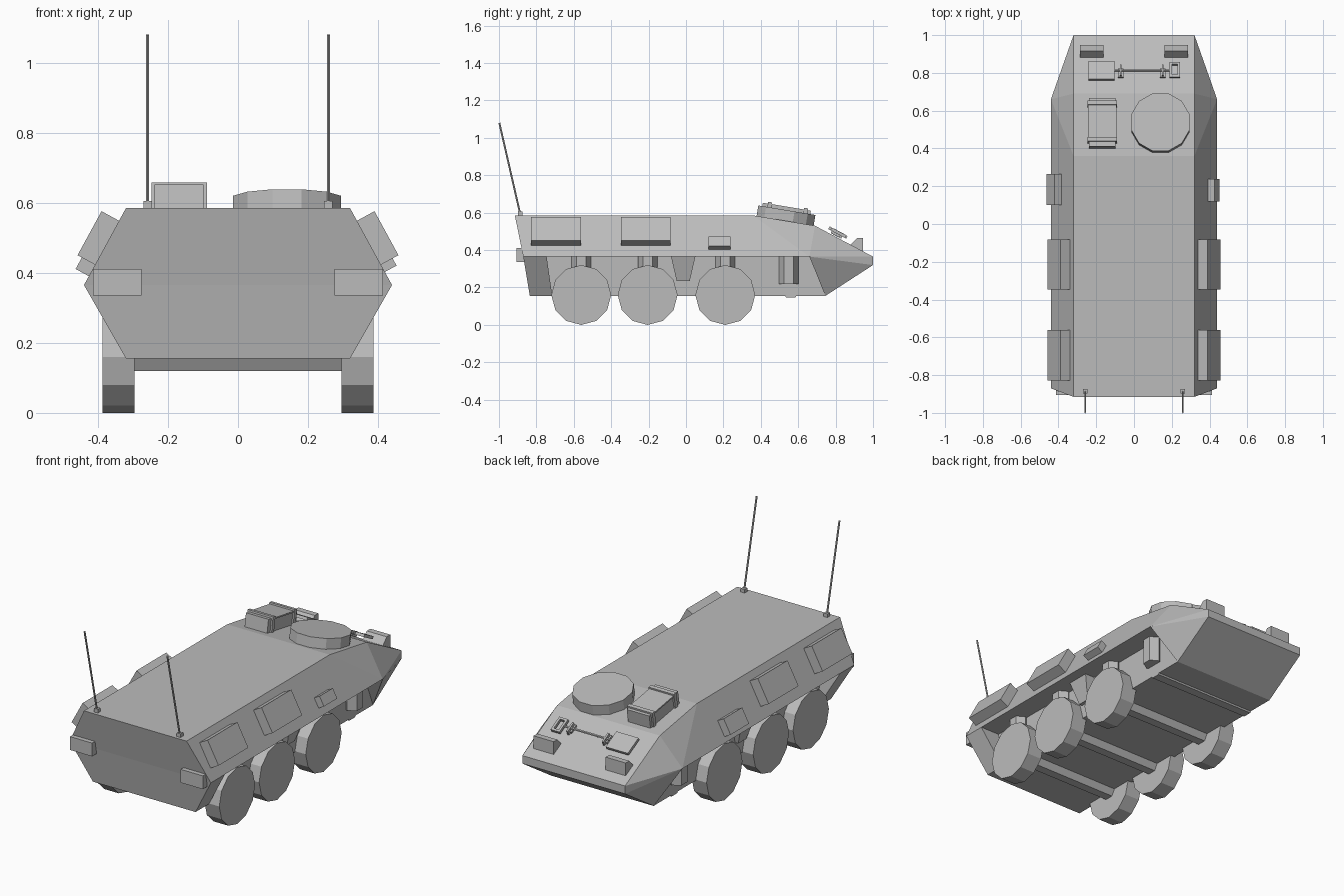
import bpy, bmesh
from math import radians, pi, atan2
from mathutils import Vector, Matrix

cube = bpy.data.objects.get("Cube")
if cube:
    bpy.data.objects.remove(cube, do_unlink=True)

# single plain paint
paint = bpy.data.materials.new("plain_grey")
paint.use_nodes = True
GREY = (0.5, 0.5, 0.5, 1)
paint.diffuse_color = GREY
paint.node_tree.nodes["Principled BSDF"].inputs["Base Color"].default_value = GREY


def finish(name, bm):
    bmesh.ops.recalc_face_normals(bm, faces=bm.faces)
    mesh = bpy.data.meshes.new(name)
    bm.to_mesh(mesh)
    bm.free()
    mesh.materials.append(paint)
    obj = bpy.data.objects.new(name, mesh)
    bpy.context.scene.collection.objects.link(obj)
    return obj


def solid(name, points):
    """Convex block through the given corner points."""
    bm = bmesh.new()
    for p in points:
        bm.verts.new(p)
    bmesh.ops.convex_hull(bm, input=bm.verts)
    bmesh.ops.dissolve_limit(bm, angle_limit=radians(0.5), verts=bm.verts, edges=bm.edges)
    return finish(name, bm)


def both(points):
    return [(s * x, y, z) for s in (-1, 1) for x, y, z in points]


def box(name, size, matrix):
    bm = bmesh.new()
    bmesh.ops.create_cube(bm, size=1, matrix=matrix @ Matrix.Diagonal((*size, 1)))
    return finish(name, bm)


def rod(name, a, b, radius, sides, spin=0):
    """Flat-sided cylinder from a to b."""
    a, b = Vector(a), Vector(b)
    turn = (b - a).to_track_quat('Z', 'Y').to_matrix().to_4x4()
    bm = bmesh.new()
    bmesh.ops.create_cone(bm, cap_ends=True, segments=sides, radius1=radius, radius2=radius,
                          depth=(b - a).length,
                          matrix=Matrix.Translation((a + b) / 2) @ turn @ Matrix.Rotation(spin, 4, 'Z'))
    return finish(name, bm)


# hull measures
TOP, WAIST, BELLY = 0.585, 0.365, 0.155
IN, OUT = 0.32, 0.44

# hull: upper body, lower core, rear block and nose cheeks
solid("upper_hull", both([(IN, -.915, TOP), (IN, .36, TOP), (IN, .69, .53), (IN, 1, WAIST),
                          (OUT, .66, WAIST), (OUT, -.87, WAIST)]))
solid("lower_hull", both([(IN, -.87, WAIST), (IN, -.835, BELLY), (IN, .745, BELLY),
                          (IN, 1, .32), (IN, 1, WAIST)]))
solid("rear_block", both([(OUT, -.87, WAIST), (IN, -.835, BELLY),
                          (OUT, -.745, WAIST), (IN, -.715, BELLY)]))
for s, side in ((1, "left"), (-1, "right")):
    solid("nose_cheek_" + side, [(s * x, y, z) for x, y, z in (
        (OUT, .66, WAIST), (IN, .66, WAIST), (IN, .745, BELLY), (IN, 1, .32), (IN, 1, WAIST))])

# running gear: wheels, axles and struts
AXLES = (-.56, -.205, .21)
for i, y in enumerate(AXLES):
    rod(f"axle_{i}", (-.3, y, .163), (.3, y, .163), .05, 6, pi / 6)
    for s, side in ((1, "left"), (-1, "right")):
        rod(f"wheel_{side}_{i}", (s * .295, y, .16), (s * .387, y, .16), .16, 12)
rod("front_axle", (-IN, .56, .19), (IN, .56, .19), .05, 6, pi / 6)
for s, side in ((1, "left"), (-1, "right")):
    for i, y in enumerate((*AXLES, .55)):
        rod(f"strut_{side}_{i}", (s * .33, y, .22), (s * .33, y, WAIST), .052, 6)
    # gusset between middle and front wheels
    solid("gusset_" + side, [(s * x, y, z) for x, y, z in (
        (.3, -.08, WAIST), (.3, .05, WAIST), (.38, -.08, WAIST), (.38, .05, WAIST),
        (.3, -.05, .235), (.3, .02, .235), (.34, -.05, .235), (.34, .02, .235))])

# stowage boxes on the sloped upper sides
LEAN = atan2(OUT - IN, TOP - WAIST)


def side_box(name, s, y, z, length, height, depth):
    x = IN + (TOP - z) * (OUT - IN) / (TOP - WAIST)
    place = Matrix.Translation((s * x, y, z)) @ Matrix.Rotation(-s * LEAN, 4, 'Y')
    box(name, (depth * 2, length, height), place)


for s, side in ((1, "left"), (-1, "right")):
    side_box(f"rear_side_box_{side}", s, -.695, .486, .265, .143, .057)
    side_box(f"middle_side_box_{side}", s, -.215, .486, .265, .143, .057)
side_box("small_side_box_left", 1, .178, .428, .118, .058, .038)
side_box("front_side_box_right", -1, .183, .43, .165, .09, .043)

# rear lamps, antennas and headlights
for s, side in ((1, "left"), (-1, "right")):
    box("rear_lamp_" + side, (.138, .06, .075), Matrix.Translation((s * .345, -.875, .373)))
    box("antenna_base_" + side, (.024, .024, .022), Matrix.Translation((s * .258, -.885, .594)))
    rod("antenna_" + side, (s * .258, -.887, .595), (s * .258, -.998, 1.08), .005, 6)
    solid("headlight_" + side, [(s * x, y, z) for x in (.162, .287) for y, z in (
        (.877, .425), (.915, .465), (.947, .465), (.947, .385), (.88, .41))])

# sloped roof deck: round hatch and strapped crate
DECK = Matrix.Translation((0, .53, .557)) @ Matrix.Rotation(-atan2(.055, .33), 4, 'X')
rod("round_hatch", DECK @ Vector((.14, 0, -.01)), DECK @ Vector((.14, 0, .057)), .16, 12, pi / 12)


def deck_box(name, size, at):
    box(name, size, DECK @ Matrix.Translation(at))


deck_box("roof_crate", (.14, .26, .075), (-.168, -.003, .0375))
for i, y in enumerate((-.095, .1)):
    deck_box(f"crate_strap_{i}", (.158, .022, .085), (-.168, y, .0425))
deck_box("crate_lid_rim", (.152, .2, .008), (-.168, 0, .072))

# shovel clipped to the sloping nose
NOSE = Matrix.Translation((0, .8, .471)) @ Matrix.Rotation(-atan2(.165, .31), 4, 'X')


def nose_box(name, size, at):
    box(name, size, NOSE @ Matrix.Translation(at))


nose_box("shovel_blade", (.138, .108, .016), (-.173, 0, .026))
rod("shovel_shaft", NOSE @ Vector((-.105, 0, .026)), NOSE @ Vector((.195, 0, .026)), .007, 6)
for x in (.195, .238):
    nose_box("shovel_grip_side", (.013, .075, .016), (x, .003, .026))
for y in (-.035, .041):
    nose_box("shovel_grip_end", (.056, .013, .016), (.2165, y, .026))
for x in (-.07, .152):
    nose_box("shovel_clip", (.028, .05, .012), (x, -.008, .012))
    nose_box("shovel_clip_pin", (.01, .062, .03), (x, 0, .02))
